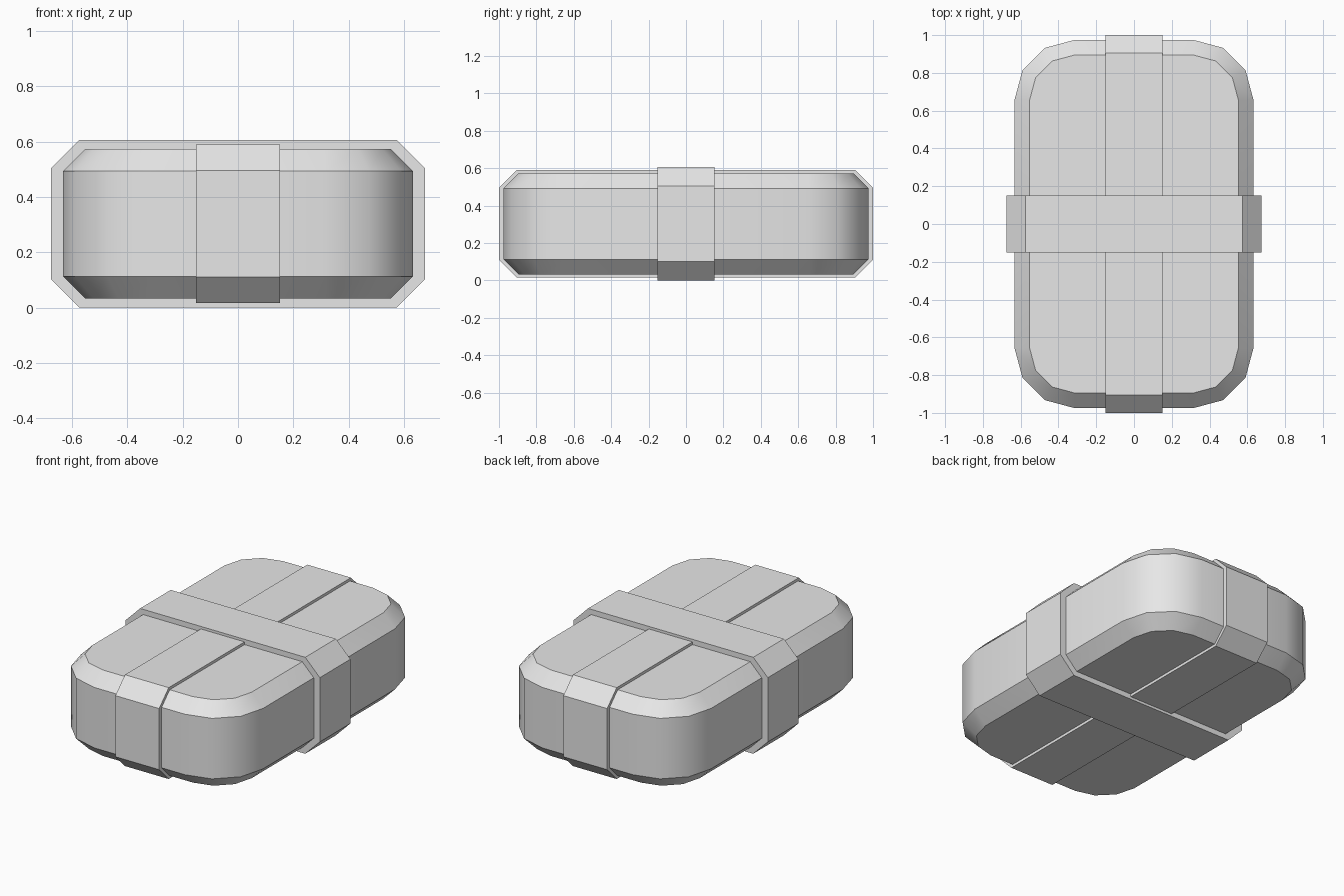
import bpy, bmesh
from math import sin, cos, radians, pi
from mathutils import Vector

cube = bpy.data.objects.get("Cube")
if cube:
    bpy.data.objects.remove(cube, do_unlink=True)

MID_Z = 0.303

grey = bpy.data.materials.new("light_grey")
grey.use_nodes = True
colour = (0.8, 0.8, 0.8, 1)
grey.diffuse_color = colour
grey.node_tree.nodes["Principled BSDF"].inputs["Base Color"].default_value = colour


def loft(name, rings):
    """Skin a stack of matching closed rings and cap both ends."""
    bm = bmesh.new()
    loops = [[bm.verts.new(p) for p in ring] for ring in rings]
    n = len(loops[0])
    for a, b in zip(loops, loops[1:]):
        for i in range(n):
            j = (i + 1) % n
            bm.faces.new((a[i], a[j], b[j], b[i]))
    bm.faces.new(loops[0])
    bm.faces.new(loops[-1])
    bmesh.ops.recalc_face_normals(bm, faces=bm.faces)
    mesh = bpy.data.meshes.new(name)
    bm.to_mesh(mesh)
    bm.free()
    mesh.materials.append(grey)
    obj = bpy.data.objects.new(name, mesh)
    bpy.context.collection.objects.link(obj)
    return obj


def rounded_outline(radius, z):
    """Rounded rectangle with three facets per corner."""
    points = []
    for quarter, (sx, sy) in enumerate([(1, 1), (-1, 1), (-1, -1), (1, -1)]):
        for step in range(4):
            a = quarter * pi / 2 + step * pi / 6
            points.append(Vector((sx * 0.313 + radius * cos(a),
                                  sy * 0.655 + radius * sin(a), z)))
    return points


def strap(name, axis, reach, half_height, chamfer):
    """Chamfered band wrapping the body along the given axis."""
    r, h, c = reach, half_height, chamfer
    corner = [(r, h - c), (r - c, h)]
    profile = corner + [(-u, v) for u, v in reversed(corner)]
    profile += [(-u, -v) for u, v in profile]
    rings = []
    for w in (-0.152, 0.152):
        rings.append([(u, w, MID_Z + v) if axis == "x" else (w, u, MID_Z + v)
                      for u, v in profile])
    return loft(name, rings)


# Body with chamfered rims
body = loft("body", [rounded_outline(r, MID_Z + z) for r, z in
                     [(0.24, -0.27), (0.32, -0.19), (0.32, 0.19), (0.24, 0.27)]])
bpy.ops.object.select_all(action="DESELECT")
body.select_set(True)
bpy.context.view_layer.objects.active = body
bpy.ops.object.shade_smooth_by_angle(angle=radians(40))

# Crossing straps
strap("lengthwise_strap", "y", 1.0, 0.287, 0.095)
strap("crosswise_strap", "x", 0.675, 0.303, 0.101)
